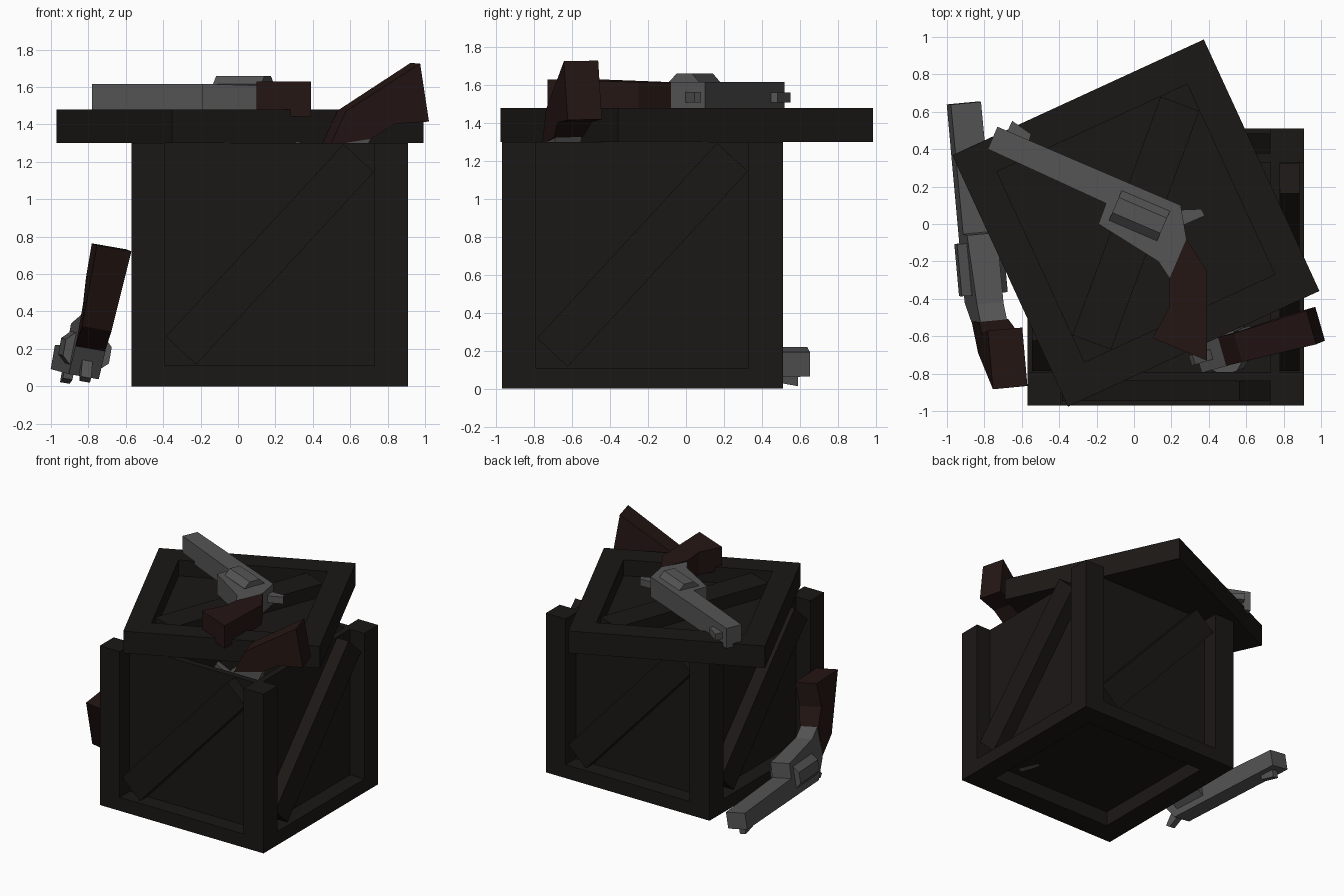
import bpy, bmesh, math
from mathutils import Matrix, Vector

if "Cube" in bpy.data.objects:
    bpy.data.objects.remove(bpy.data.objects["Cube"])


def material(name, rgb):
    m = bpy.data.materials.new(name)
    m.diffuse_color = (*rgb, 1)
    m.use_nodes = True
    m.node_tree.nodes["Principled BSDF"].inputs["Base Color"].default_value = m.diffuse_color
    return m


WOOD = material("dark_wood", (0.011, 0.009, 0.008))
GRIP = material("grip_wood", (0.018, 0.008, 0.007))
METAL = material("gunmetal", (0.09, 0.09, 0.09))


def finish(name, bm, matrix, mat):
    bmesh.ops.recalc_face_normals(bm, faces=bm.faces)
    mesh = bpy.data.meshes.new(name)
    bm.to_mesh(mesh)
    bm.free()
    mesh.materials.append(mat)
    ob = bpy.data.objects.new(name, mesh)
    ob.matrix_world = matrix
    bpy.context.collection.objects.link(ob)
    return ob


def box(name, lo, hi, base=Matrix(), mat=WOOD):
    lo, hi = Vector(lo), Vector(hi)
    bm = bmesh.new()
    bmesh.ops.create_cube(bm, size=1)
    bmesh.ops.scale(bm, vec=hi - lo, verts=bm.verts)
    bmesh.ops.translate(bm, vec=(lo + hi) / 2, verts=bm.verts)
    return finish(name, bm, base, mat)


def plate(name, pts, half, base, mat):
    """Side outline thickened both ways; half is a function of the outline point."""
    bm = bmesh.new()
    rings = [[bm.verts.new((u, v, s * half(u, v))) for u, v in pts] for s in (-1, 1)]
    bm.faces.new(rings[0])
    bm.faces.new(rings[1][::-1])
    n = len(pts)
    for i in range(n):
        j = (i + 1) % n
        bm.faces.new((rings[0][i], rings[0][j], rings[1][j], rings[1][i]))
    return finish(name, bm, base, mat)


H, W, I = 0.74, 0.18, 0.56   # half side, timber width, half inner opening

# Crate body: four identical sides turned about the crate centre
centre = Matrix.Translation((0.17, -0.23, 0))
for k in range(4):
    side = centre @ Matrix.Rotation(k * math.pi / 2, 4, 'Z')
    box("corner_post", (-H, -H, 0), (-I, -I, 1.3), side)
    box("bottom_rail", (-I, -H, 0), (I, -I, 0.11), side)
    box("side_panel", (-I, -H + 0.13, 0.11), (I, -I, 1.3), side)
    tilt = side @ Matrix.Translation((0, 0, 0.705)) @ Matrix.Rotation(-math.radians(47.3), 4, 'Y')
    box("side_brace", (-0.70, -H + 0.025, -0.11), (0.70, -H + 0.13, 0.11), tilt)
box("crate_floor", (-I, -I, 0.12), (I, I, 0.17), centre)

# Lid, lying askew on top
lid = Matrix.Translation((0.01, 0.005, 1.3)) @ Matrix.Rotation(math.radians(24.7), 4, 'Z')
for k in range(4):
    box("lid_rail", (-H, -H, 0), (I, -I, 0.18),
        lid @ Matrix.Rotation(k * math.pi / 2, 4, 'Z'))
box("lid_panel", (-I, -I, 0), (I, I, 0.05), lid)
box("lid_brace", (-0.68, -0.11, 0.05), (0.68, 0.11, 0.155),
    lid @ Matrix.Rotation(math.pi / 4, 4, 'Z'))


def revolver(tag, u, v, anchor, at):
    """u runs muzzle to back, v towards the sight; local point `anchor` lands on `at`."""
    u = Vector(u).normalized()
    v = Vector(v)
    v = (v - u * v.dot(u)).normalized()
    w = u.cross(v)
    base = Matrix((u, v, w)).transposed().to_4x4()
    base.translation = Vector(at) - u * anchor[0] - v * anchor[1]
    # barrel and frame
    plate(tag + "_frame", [(0, 0), (1.066, 0), (1.165, -0.153), (1.165, -0.382),
                           (1.074, -0.323), (0.701, -0.265), (0.695, -0.148), (0, -0.13)],
          lambda a, b: 0.082 if b > -0.3 else 0.072, base, METAL)
    plate(tag + "_sight", [(0.058, -0.02), (0.06, 0.06), (0.181, 0.035), (0.188, -0.02)],
          lambda a, b: 0.026, base, METAL)
    plate(tag + "_hammer", [(1.06, -0.03), (1.175, 0.025), (1.207, 0), (1.124, -0.088)],
          lambda a, b: 0.028, base, METAL)
    # six-sided drum showing on both flanks
    section = [(-0.05, -0.08), (-0.092, -0.125), (-0.18, -0.125),
               (-0.225, -0.08), (-0.225, 0.08), (-0.18, 0.125), (-0.092, 0.125), (-0.05, 0.08)]
    bm = bmesh.new()
    face = bm.faces.new([bm.verts.new((0.745, y, z)) for y, z in section])
    new = bmesh.ops.extrude_face_region(bm, geom=[face])["geom"]
    bmesh.ops.translate(bm, vec=(0.28, 0, 0),
                        verts=[g for g in new if isinstance(g, bmesh.types.BMVert)])
    bm.faces.new(list(face.verts)) if not face.is_valid else None
    finish(tag + "_drum", bm, base, METAL)
    # grip flares towards the butt
    plate(tag + "_grip", [(1.165, -0.153), (1.333, -0.267), (1.522, -0.708),
                          (1.208, -0.711), (1.224, -0.52), (1.165, -0.382)],
          lambda a, b: 0.08 if b > -0.4 else 0.094, base, GRIP)


revolver("lid_revolver", (0.919, -0.394, 0), (0.394, 0.919, 0), (0, 0), (-0.73, 0.52, 1.535))
revolver("leaning_revolver", (0.09, -0.995, -0.025), (-0.17, -0.014, -0.985),
         (0, 0), (-0.921, 0.647, 0.078))
revolver("crate_revolver", (-0.14, -0.06, 0.98), (-0.95, -0.27, -0.152),
         (1.365, -0.71), (0.972, -0.543, 1.572))
